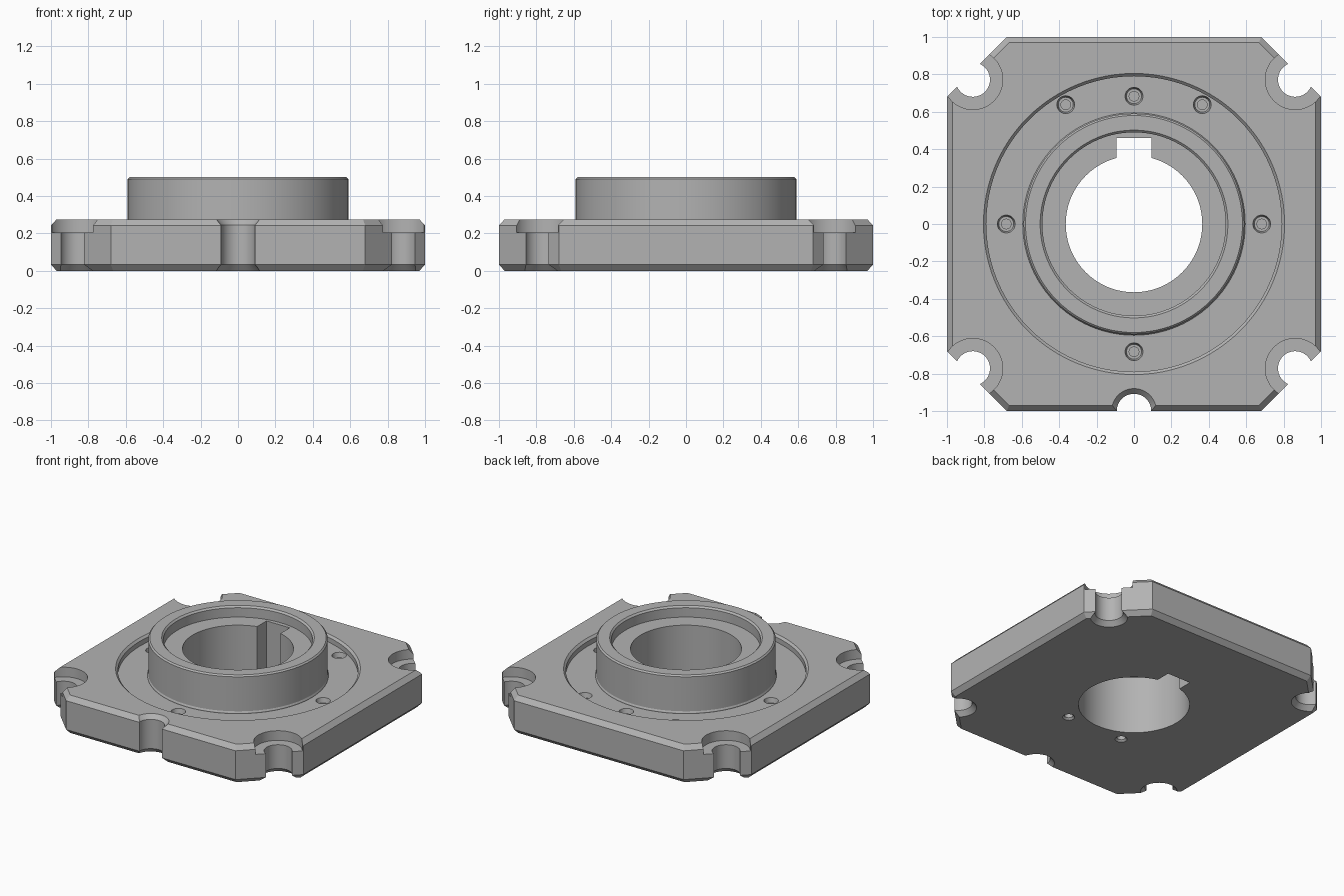
import bpy
import bmesh
from math import pi, cos, sin, radians

cube = bpy.data.objects.get("Cube")
if cube:
    bpy.data.objects.remove(cube, do_unlink=True)

steel = bpy.data.materials.new("steel grey")
steel.use_nodes = True
GREY = (0.45, 0.45, 0.45, 1)
steel.diffuse_color = GREY
steel.node_tree.nodes["Principled BSDF"].inputs["Base Color"].default_value = GREY


def loft(name, rings):
    """Closed solid from a stack of equal-length rings."""
    bm = bmesh.new()
    loops = [[bm.verts.new(p) for p in ring] for ring in rings]
    n = len(loops[0])
    for a, b in zip(loops, loops[1:]):
        for i in range(n):
            j = (i + 1) % n
            bm.faces.new((a[i], a[j], b[j], b[i]))
    bm.faces.new(loops[0][::-1])
    bm.faces.new(loops[-1])
    bmesh.ops.recalc_face_normals(bm, faces=bm.faces)
    mesh = bpy.data.meshes.new(name)
    bm.to_mesh(mesh)
    bm.free()
    mesh.materials.append(steel)
    obj = bpy.data.objects.new(name, mesh)
    bpy.context.collection.objects.link(obj)
    return obj


def turned(name, profile, x=0, y=0, sides=48):
    """Solid of revolution from (radius, z) pairs, bottom to top."""
    angles = [2 * pi * i / sides for i in range(sides)]
    return loft(name, [[(x + r * cos(a), y + r * sin(a), z) for a in angles]
                       for r, z in profile])


def octagon(inset, z):
    e, c = 1 - inset, 0.68 - inset * 0.4
    return [(c, -e, z), (e, -c, z), (e, c, z), (c, e, z),
            (-c, e, z), (-e, c, z), (-e, -c, z), (-c, -e, z)]


def combine(obj, tool, operation):
    mod = obj.modifiers.new(tool.name, 'BOOLEAN')
    mod.operation, mod.object, mod.solver = operation, tool, 'EXACT'
    bpy.context.view_layer.objects.active = obj
    bpy.ops.object.modifier_apply(modifier=mod.name)
    bpy.data.objects.remove(tool, do_unlink=True)


TOP = 0.275
FLOOR = 0.225
LEDGE = 0.42

# Square plate with clipped corners and bevelled rims
flange = loft("flange_plate", [octagon(0.03, 0), octagon(0, 0.033),
                               octagon(0, 0.242), octagon(0.03, TOP)])

# Round recess, then the raised hub standing in it
combine(flange, turned("recess_cutter", [(0.79, FLOOR), (0.79, 0.26), (0.805, TOP),
                                         (0.805, 0.4)], sides=96), 'DIFFERENCE')
combine(flange, turned("hub", [(0.595, 0.1), (0.595, 0.23), (0.59, 0.24),
                               (0.59, 0.49), (0.58, 0.5)], sides=96), 'UNION')

# Counterbore, shaft bore and keyway
cutters = [
    turned("counterbore_cutter", [(0.49, LEDGE), (0.49, 0.488), (0.502, 0.5),
                                  (0.502, 0.6)], sides=96),
    turned("bore_cutter", [(0.365, -0.1), (0.365, 0.6)], sides=96),
]
k = 0.093
keyway = [(-k, 0.2), (k, 0.2), (k, 0.46), (-k, 0.46)]
cutters.append(loft("keyway_cutter", [[(x, y, z) for x, y in keyway] for z in (-0.1, 0.6)]))

# Corner bolt notches with wide seats
for sx in (-1, 1):
    for sy in (-1, 1):
        x, y = 0.862 * sx, 0.772 * sy
        cutters.append(turned("bolt_notch_cutter", [
            (0.122, -0.1), (0.122, 0), (0.092, 0.033), (0.092, 0.205),
            (0.16, 0.205), (0.16, 0.4)], x, y))

# Front edge notch
cutters.append(turned("front_notch_cutter", [
    (0.12, -0.1), (0.12, 0), (0.092, 0.033), (0.092, 0.245),
    (0.12, TOP), (0.12, 0.4)], 0, -1))

# Countersunk screw holes around the recess
for deg in (0, 60, 90, 120, 180, 270):
    a = radians(deg)
    x, y = 0.683 * cos(a), 0.683 * sin(a)
    if deg in (60, 120):
        x, y = 0.365 * (1 if deg == 60 else -1), 0.638
    cutters.append(turned("screw_hole_cutter", [
        (0.026, 0.08), (0.026, 0.19), (0.04, 0.19), (0.048, FLOOR),
        (0.048, 0.27)], x, y, 24))

# Blind dowel holes underneath
for x in (-0.225, 0.225):
    cutters.append(turned("dowel_hole_cutter", [
        (0.04, -0.05), (0.04, 0), (0.028, 0.012), (0.028, 0.14)], x, -0.4, 24))

for cutter in cutters:
    combine(flange, cutter, 'DIFFERENCE')

# Smooth round walls, crisp machined edges
bpy.ops.object.select_all(action='DESELECT')
flange.select_set(True)
bpy.context.view_layer.objects.active = flange
bpy.ops.object.shade_smooth_by_angle(angle=radians(25))
